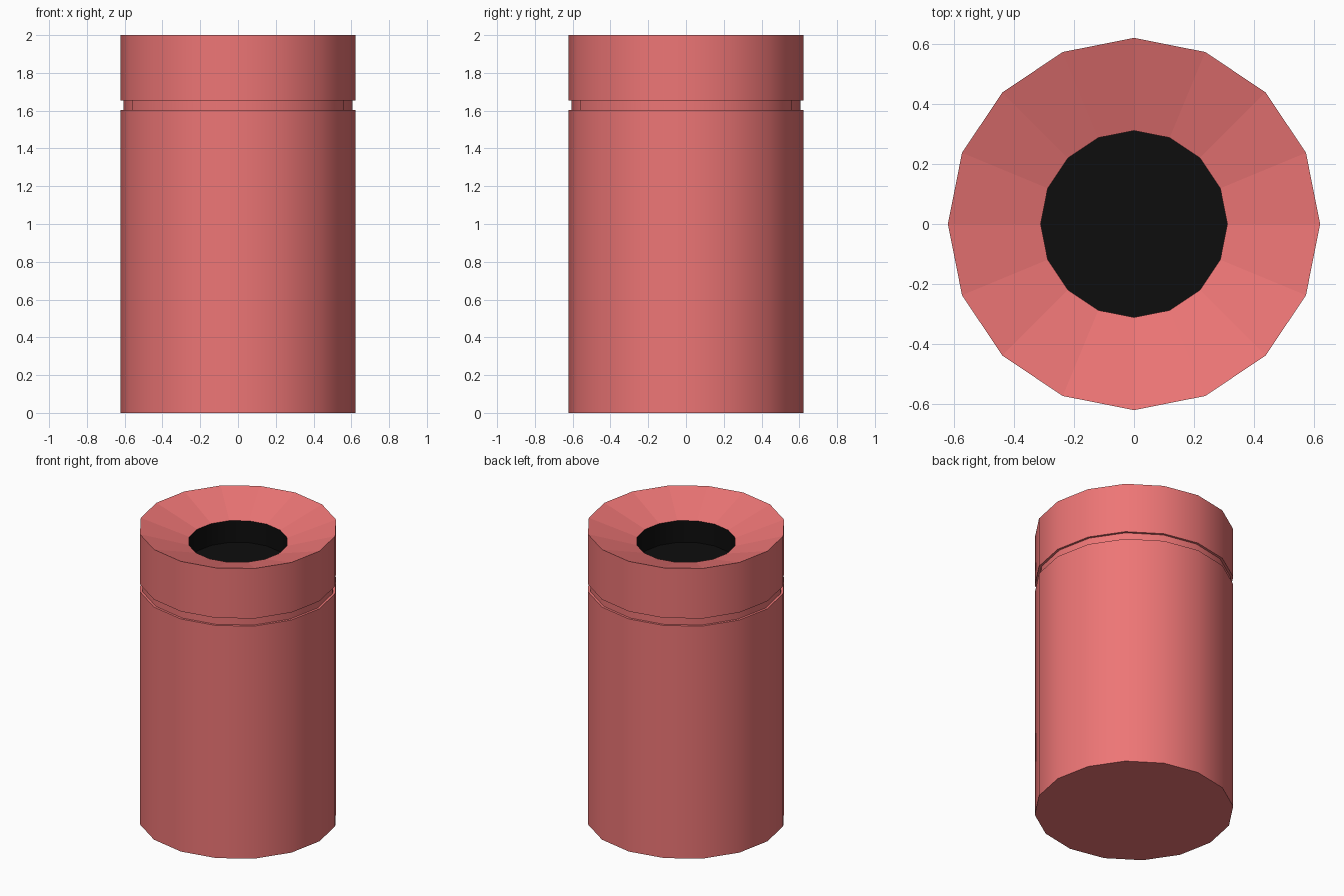
import bpy, bmesh
from math import cos, sin, pi, radians

if "Cube" in bpy.data.objects:
    bpy.data.objects.remove(bpy.data.objects["Cube"])

SIDES = 16


def material(name, color):
    m = bpy.data.materials.new(name)
    m.diffuse_color = color
    m.use_nodes = True
    m.node_tree.nodes["Principled BSDF"].inputs["Base Color"].default_value = m.diffuse_color
    return m


def lathe(name, profile, mat, cap_first=False, cap_last=False, flat_bands=()):
    """Revolve (radius, z) points; profile runs up the outside, then inwards."""
    bm = bmesh.new()
    rings = [[bm.verts.new((r * cos(2 * pi * i / SIDES), r * sin(2 * pi * i / SIDES), z))
              for i in range(SIDES)] for r, z in profile]
    flat = []
    for b, (lo, hi) in enumerate(zip(rings, rings[1:])):
        for i in range(SIDES):
            j = (i + 1) % SIDES
            f = bm.faces.new((lo[i], lo[j], hi[j], hi[i]))
            if b in flat_bands:
                flat.append(f)
    if cap_first:
        bm.faces.new(rings[0][::-1])
    if cap_last:
        bm.faces.new(rings[-1])
    bm.faces.index_update()
    flat_ids = [f.index for f in flat]
    mesh = bpy.data.meshes.new(name)
    bm.to_mesh(mesh)
    bm.free()
    mesh.materials.append(mat)
    ob = bpy.data.objects.new(name, mesh)
    bpy.context.collection.objects.link(ob)
    bpy.ops.object.select_all(action='DESELECT')
    ob.select_set(True)
    bpy.context.view_layer.objects.active = ob
    bpy.ops.object.shade_smooth_by_angle(angle=radians(30))
    for k in flat_ids:
        mesh.polygons[k].use_smooth = False
    return ob


red = material("red_paint", (0.85, 0.18, 0.18, 1))
black = material("black_inside", (0.004, 0.004, 0.004, 1))

# Drum with a shallow groove under the lid and a sunken funnel top
lathe("bin_shell",
      [(0.622, 0), (0.622, 1.603), (0.606, 1.603), (0.606, 1.655),
       (0.622, 1.655), (0.622, 2.0), (0.312, 1.9)],
      red, cap_first=True, flat_bands=(5,))

# Dark well below the opening
lathe("opening_well", [(0.312, 1.9), (0.312, 1.75)], black, cap_last=True)
